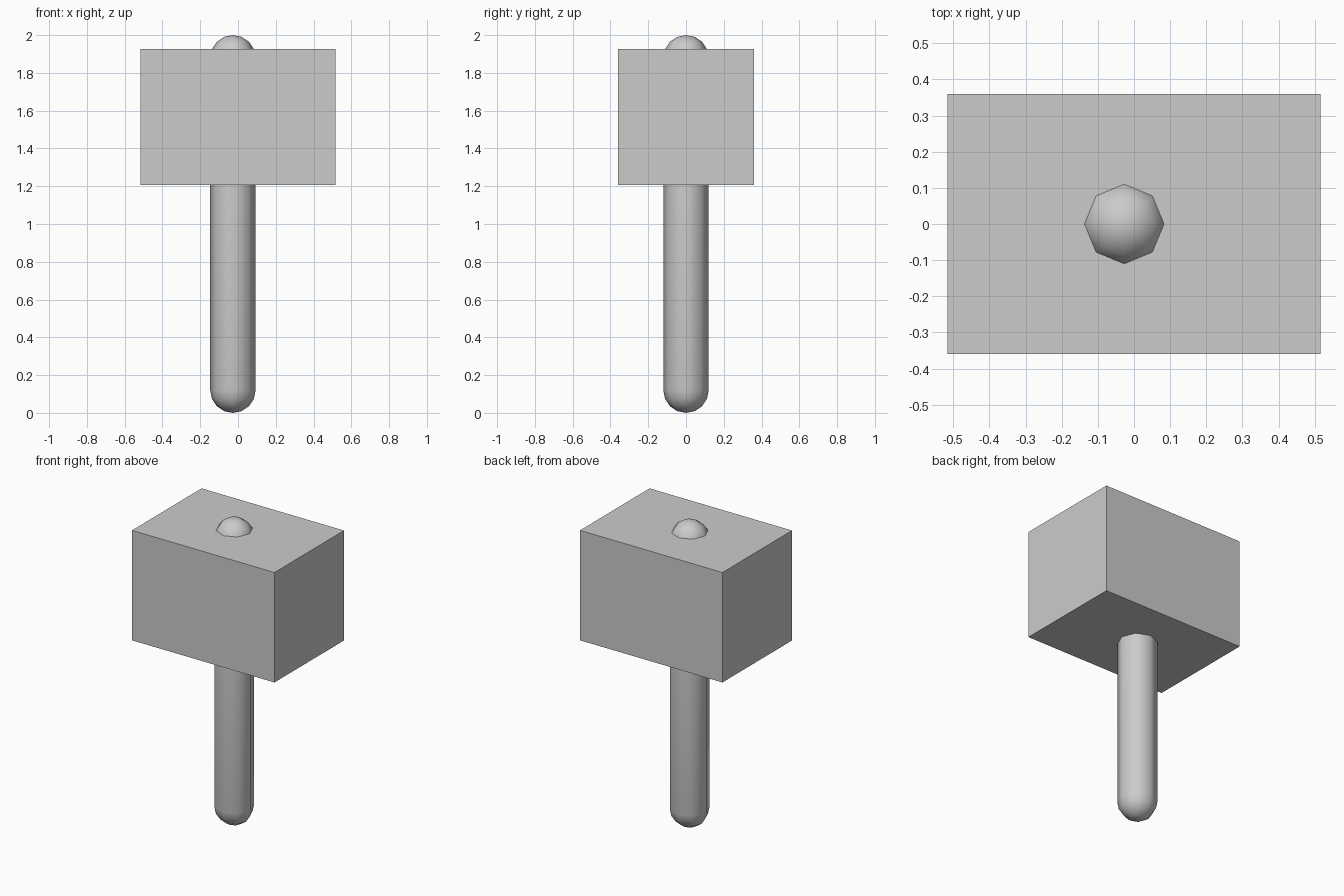
import bpy, bmesh
from math import sin, cos, pi

if "Cube" in bpy.data.objects:
    bpy.data.objects.remove(bpy.data.objects["Cube"])

# Handle: eight-sided rod with rounded ends, passing through the head
R, H, SIDES, STEPS = 0.12, 2.0, 8, 4
arc = [(R * sin(i * pi / 2 / STEPS), R - R * cos(i * pi / 2 / STEPS))
       for i in range(1, STEPS + 1)]
profile = arc + [(r, H - z) for r, z in reversed(arc)]

bm = bmesh.new()
rings = [[bm.verts.new((r * cos(2 * pi * k / SIDES), r * sin(2 * pi * k / SIDES), z))
          for k in range(SIDES)] for r, z in profile]
bottom, top = bm.verts.new((0, 0, 0)), bm.verts.new((0, 0, H))
for k in range(SIDES):
    n = (k + 1) % SIDES
    for a, b in zip(rings, rings[1:]):
        bm.faces.new((a[k], a[n], b[n], b[k]))
    bm.faces.new((bottom, rings[0][n], rings[0][k]))
    bm.faces.new((top, rings[-1][k], rings[-1][n]))
for f in bm.faces:
    f.smooth = True
mesh = bpy.data.meshes.new("handle")
bm.to_mesh(mesh)
bm.free()
handle = bpy.data.objects.new("handle", mesh)
handle.location.x = -0.027
bpy.context.collection.objects.link(handle)

# Hammer head: flat-faced block
bpy.ops.mesh.primitive_cube_add(size=1, location=(0, 0, 1.567))
head = bpy.context.object
head.name = "hammer_head"
head.scale = (1.032, 0.72, 0.72)
bpy.ops.object.transform_apply(location=False, rotation=False, scale=True)
